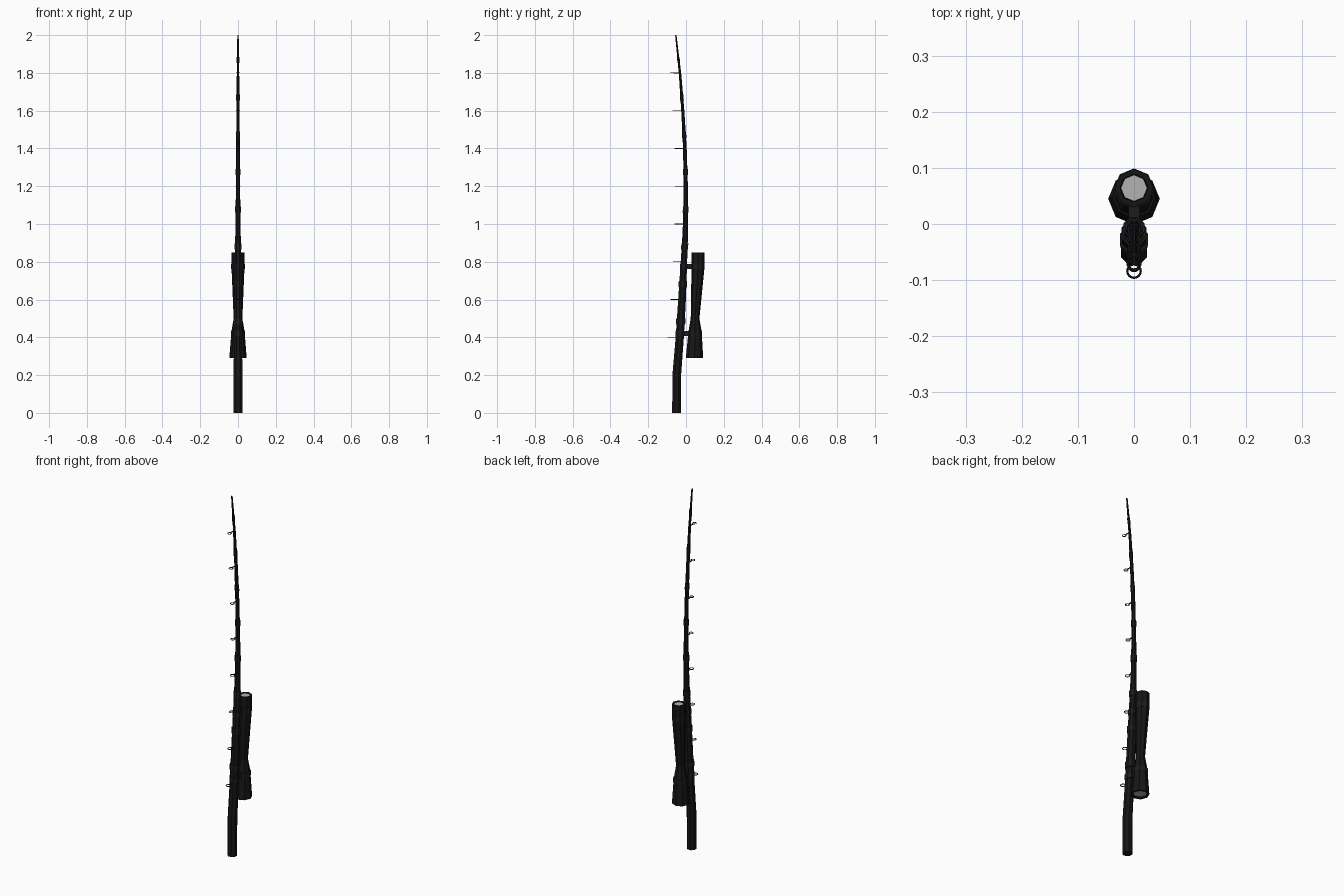
import bpy, bmesh, math
from mathutils import Vector

if "Cube" in bpy.data.objects:
    bpy.data.objects.remove(bpy.data.objects["Cube"])


def material(name, c):
    m = bpy.data.materials.new(name)
    m.diffuse_color = (c, c, c, 1)
    m.use_nodes = True
    m.node_tree.nodes["Principled BSDF"].inputs["Base Color"].default_value = m.diffuse_color
    return m


black = material("black", 0.008)
dark = material("dark_metal", 0.012)
glass = material("lens_grey", 0.45)


def finish(name, bm, mat):
    bmesh.ops.recalc_face_normals(bm, faces=bm.faces)
    me = bpy.data.meshes.new(name)
    bm.to_mesh(me)
    bm.free()
    me.materials.append(mat)
    ob = bpy.data.objects.new(name, me)
    bpy.context.collection.objects.link(ob)
    return ob


def loft(name, rings, sides, mat, offset=0.0):
    """Stack of horizontal polygons, each given as (z, y centre, radius)."""
    bm = bmesh.new()
    loops = []
    for z, y, r in rings:
        loops.append([bm.verts.new((r * math.cos(a), y + r * math.sin(a), z))
                      for a in (2 * math.pi * (i + offset) / sides for i in range(sides))])
    for a, b in zip(loops, loops[1:]):
        for i in range(sides):
            j = (i + 1) % sides
            bm.faces.new((a[i], a[j], b[j], b[i]))
    bm.faces.new(loops[0][::-1])
    bm.faces.new(loops[-1])
    return finish(name, bm, mat)


def box(name, lo, hi, mat):
    bm = bmesh.new()
    bmesh.ops.create_cube(bm, size=1)
    lo, hi = Vector(lo), Vector(hi)
    bmesh.ops.scale(bm, vec=hi - lo, verts=bm.verts)
    bmesh.ops.translate(bm, vec=(lo + hi) / 2, verts=bm.verts)
    return finish(name, bm, mat)


# Curved, tapering rod: z, y centre, radius
path = [(0, -.05, .025), (.2, -.049, .025), (.4, -.033, .0235), (.6, -.021, .022),
        (.8, -.011, .0185), (.9, -.006, .0165), (1.0, -.003, .0145), (1.2, -.001, .012),
        (1.4, -.006, .0105), (1.6, -.017, .009), (1.8, -.032, .007), (2.0, -.054, .004)]


def rod_at(z):
    for a, b in zip(path, path[1:]):
        if z <= b[0]:
            t = (z - a[0]) / (b[0] - a[0])
            return a[1] + t * (b[1] - a[1]), a[2] + t * (b[2] - a[2])


loft("rod", path, 8, black, 0.5)

# Collars at the rod joints
for k in range(8):
    z = 0.485 + 0.1975 * k
    rings = [(h, rod_at(h)[0], rod_at(z)[1] * 1.12 + .001) for h in (z - .016, z + .016)]
    loft(f"joint_collar_{k + 1}", rings, 8, dark, 0.5)

# Line guides: flat rings on short stems
ring_radii = [.0120, .0120, .0115, .0110, .0105, .0100, .0100, .0095]
reach = [-.098, -.083, -.070, -.062, -.058, -.062, -.073, -.086]
for k in range(8):
    z = 0.4 + 0.2 * k
    yc, rod_r = rod_at(z)
    r, tip = ring_radii[k], reach[k]
    bpy.ops.mesh.primitive_torus_add(major_radius=r, minor_radius=.002, major_segments=16,
                                     minor_segments=6, location=(0, tip + r + .002, z))
    ring = bpy.context.object
    ring.name = f"line_guide_{k + 1}"
    ring.data.materials.append(dark)
    box(f"guide_stem_{k + 1}", (-.002, tip + 2 * r + .001, z - .002), (.002, yc, z + .002), dark)

# Scope body, flared at the bottom end and recessed at both ends
scope = [(.305, .046, .034), (.29, .046, .036), (.29, .045, .046), (.43, .048, .035),
         (.50, .048, .023), (.76, .063, .034), (.85, .064, .034), (.85, .064, .025),
         (.84, .064, .024)]
loft("scope_body", scope, 8, black)
loft("lower_lens", [(.298, .045, .035), (.304, .045, .035)], 8, glass)
loft("upper_lens", [(.84, .064, .0235), (.847, .064, .0235)], 8, glass)

# Mounts: bands on the scope, clamps on the rod, bridges between
for name, z, h, ys, rs in (("lower", .42, .014, .048, .0375), ("upper", .775, .014, .063, .036)):
    yr, rr = rod_at(z)
    loft(f"{name}_scope_band", [(z - h, ys, rs), (z + h, ys, rs)], 8, dark)
    rc = rr + .003
    loft(f"{name}_rod_clamp", [(z - h, yr, rc), (z + h, yr, rc)], 8, dark, 0.5)
    box(f"{name}_mount_bridge", (-.01, yr, z - h), (.01, ys, z + h), dark)
